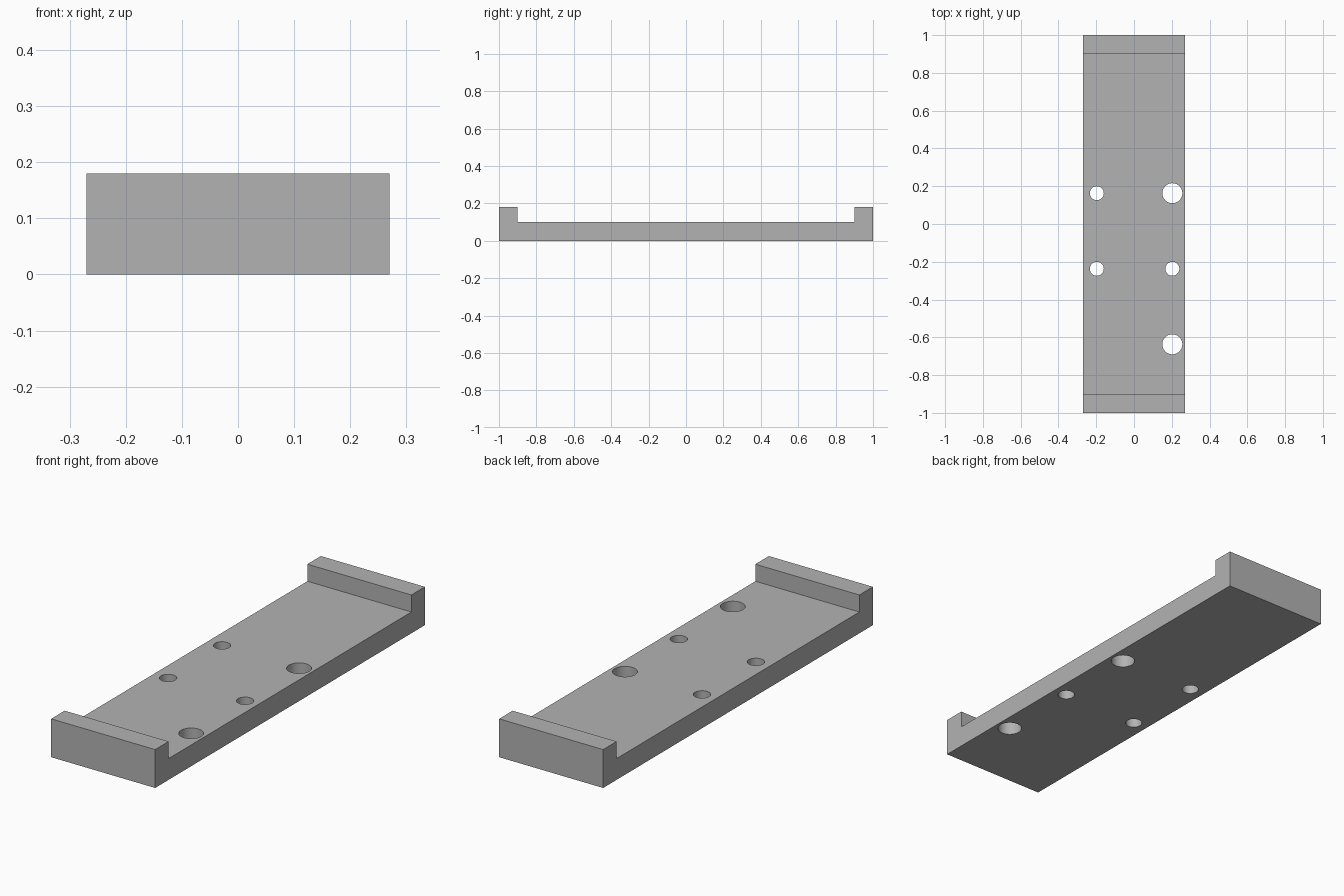
import bpy
import bmesh
from mathutils import Matrix

if "Cube" in bpy.data.objects:
    bpy.data.objects.remove(bpy.data.objects["Cube"], do_unlink=True)

HALF_W, BASE_H, WALL_H, WALL_T = 0.27, 0.10, 0.18, 0.10

grey = bpy.data.materials.new("plain grey")
grey.use_nodes = True
colour = (0.45, 0.45, 0.45, 1)
grey.diffuse_color = colour
grey.node_tree.nodes["Principled BSDF"].inputs["Base Color"].default_value = colour


def add_object(name, bm):
    bmesh.ops.recalc_face_normals(bm, faces=bm.faces)
    mesh = bpy.data.meshes.new(name)
    bm.to_mesh(mesh)
    bm.free()
    mesh.materials.append(grey)
    obj = bpy.data.objects.new(name, mesh)
    bpy.context.collection.objects.link(obj)
    return obj


# Tray: U-shaped side profile extruded across the width
inner = 1 - WALL_T
profile = [(-1, 0), (1, 0), (1, WALL_H), (inner, WALL_H),
           (inner, BASE_H), (-inner, BASE_H), (-inner, WALL_H), (-1, WALL_H)]
bm = bmesh.new()
side = bm.faces.new([bm.verts.new((-HALF_W, y, z)) for y, z in profile])
extruded = bmesh.ops.extrude_face_region(bm, geom=[side])["geom"]
bmesh.ops.translate(bm, vec=(2 * HALF_W, 0, 0),
                    verts=[v for v in extruded if isinstance(v, bmesh.types.BMVert)])
tray = add_object("mounting_plate", bm)

# Hole cutters: small screw holes and larger through holes
SMALL, LARGE = 0.037, 0.053
holes = [(-0.197, 0.163, SMALL), (-0.197, -0.237, SMALL), (0.203, -0.237, SMALL),
         (0.203, 0.163, LARGE), (0.203, -0.637, LARGE)]
bm = bmesh.new()
for x, y, radius in holes:
    bmesh.ops.create_cone(bm, cap_ends=True, segments=48, radius1=radius, radius2=radius,
                          depth=0.4, matrix=Matrix.Translation((x, y, BASE_H / 2)))
cutter = add_object("hole_cutter", bm)

cut = tray.modifiers.new("holes", "BOOLEAN")
cut.operation = "DIFFERENCE"
cut.solver = "EXACT"
cut.object = cutter

# Apply the cut, then smooth only the round hole walls
bpy.ops.object.select_all(action="DESELECT")
bpy.context.view_layer.objects.active = tray
tray.select_set(True)
bpy.ops.object.modifier_apply(modifier=cut.name)
bpy.data.objects.remove(cutter, do_unlink=True)
bpy.ops.object.shade_smooth_by_angle()
